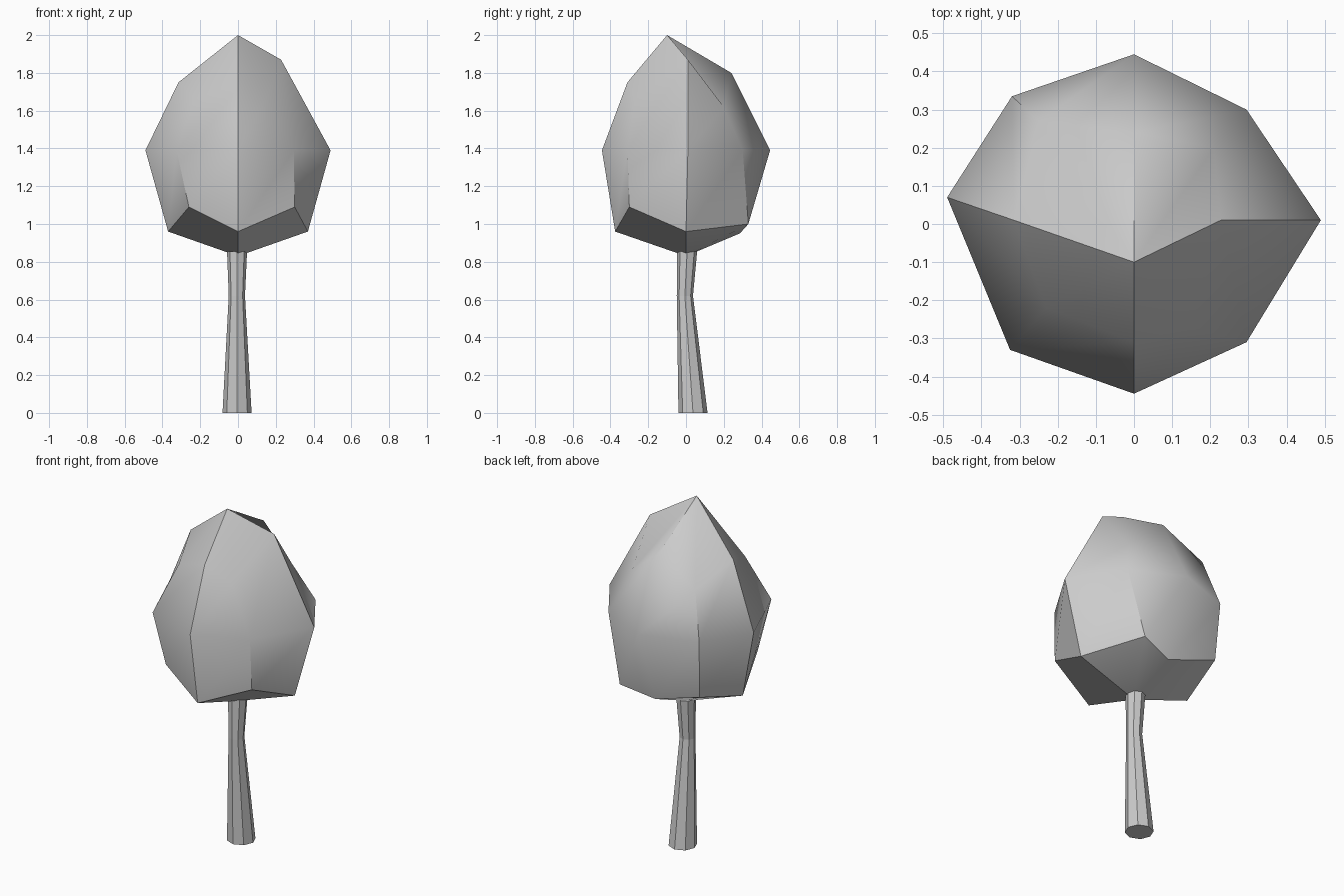
import bpy, math

if "Cube" in bpy.data.objects:
    bpy.data.objects.remove(bpy.data.objects["Cube"])


def make(name, verts, faces, angle):
    mesh = bpy.data.meshes.new(name)
    mesh.from_pydata(verts, [], faces)
    obj = bpy.data.objects.new(name, mesh)
    bpy.context.collection.objects.link(obj)
    bpy.ops.object.select_all(action='DESELECT')
    obj.select_set(True)
    bpy.context.view_layer.objects.active = obj
    if angle:
        bpy.ops.object.shade_smooth_by_angle(angle=math.radians(angle))
    return obj


def bridge(rings, n=8):
    # quads between consecutive rings, listed bottom to top
    return [(r * n + i, r * n + (i + 1) % n, (r + 1) * n + (i + 1) % n, (r + 1) * n + i)
            for r in range(rings - 1) for i in range(n)]


# Trunk: bent, tapered octagonal tube
sections = [(-0.005, 0.037, 0.0, 0.077), (-0.006, -0.006, 0.62, 0.043), (-0.005, 0.006, 0.855, 0.053)]
verts = [(x + r * math.cos(i * math.pi / 4), y + r * math.sin(i * math.pi / 4), z)
         for x, y, z, r in sections for i in range(8)]
make("trunk", verts, bridge(3) + [tuple(range(7, -1, -1)), tuple(range(16, 24))], 0)

# Foliage: three irregular rings, counter-clockwise from +x, plus two tips
lower = [(0.37, 0.0, 0.96), (0.20, 0.33, 1.0), (0.0, 0.285, 0.95), (-0.305, 0.31, 1.05),
         (-0.37, 0.0, 0.96), (-0.26, -0.30, 1.09), (0.0, -0.375, 0.96), (0.30, -0.30, 1.09)]
middle = [(x, y, 1.39) for x, y in ((0.49, 0.01), (0.295, 0.30), (0.0, 0.445), (-0.32, 0.335),
          (-0.49, 0.07), (-0.325, -0.33), (0.0, -0.445), (0.295, -0.31))]
upper = [(0.228, 0.01, 1.87), (0.21, 0.20, 1.62), (0.0, 0.24, 1.80), (-0.25, 0.27, 1.65),
         (-0.315, 0.01, 1.75), (-0.23, -0.22, 1.66), (0.0, -0.31, 1.75), (0.15, -0.27, 1.66)]
tips = [(0.0, 0.0, 0.83), (0.0, -0.10, 2.0)]
caps = []
for i in range(0, 8, 2):
    caps.append((24, (i + 2) % 8, i + 1, i))
    caps.append((25, 16 + i, 17 + i, 16 + (i + 2) % 8))
make("foliage", lower + middle + upper + tips, bridge(3) + caps, 40)
